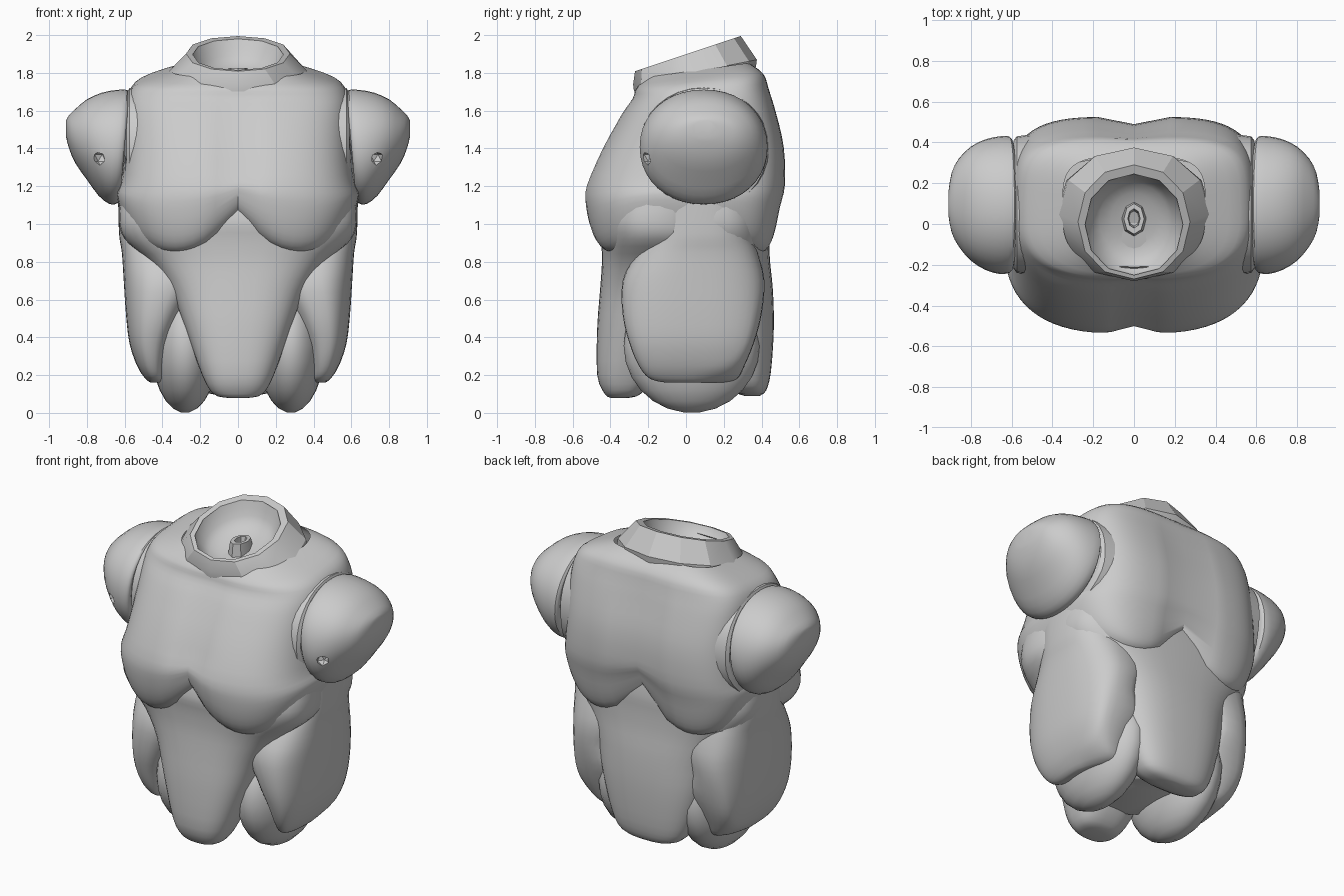
import bpy, bmesh
from math import sin, cos, pi, exp, radians

if "Cube" in bpy.data.objects:
    bpy.data.objects.remove(bpy.data.objects["Cube"])


def spow(v, p):
    return (1 if v >= 0 else -1) * abs(v) ** p


def refine(rings, steps):
    """Catmull-Rom interpolation between the given sections."""
    out = []
    for i in range(len(rings) - 1):
        a, b, c, d = (rings[min(max(i + k, 0), len(rings) - 1)] for k in (-1, 0, 1, 2))
        for s in range(steps):
            t = s / steps
            out.append([0.5 * (2 * q + (r - p) * t + (2 * p - 5 * q + 4 * r - w) * t * t
                        + (3 * q - p - 3 * r + w) * t ** 3) for p, q, r, w in zip(a, b, c, d)])
    return out + [list(rings[-1])]


def loft(name, rings, power=2.4, n=40, steps=3, warp=None, caps=(True, True), angle=35, back=None):
    """Skin superellipse sections given as (height, x min, x max, y min, y max)."""
    bm = bmesh.new()
    loops = []
    for h, x0, x1, y0, y1 in refine(rings, steps):
        loop = []
        for k in range(n):
            a = 2 * pi * k / n
            e = 2 / (back if back and sin(a) > 0 else power)
            p = ((x0 + x1) / 2 + (x1 - x0) / 2 * spow(cos(a), e),
                 (y0 + y1) / 2 + (y1 - y0) / 2 * spow(sin(a), e), h)
            loop.append(bm.verts.new(warp(*p) if warp else p))
        loops.append(loop)
    for A, B in zip(loops, loops[1:]):
        for k in range(n):
            bm.faces.new((A[k], A[(k + 1) % n], B[(k + 1) % n], B[k]))
    if caps[0]:
        bm.faces.new(loops[0])
    if caps[1]:
        bm.faces.new(loops[-1])
    bmesh.ops.recalc_face_normals(bm, faces=bm.faces)
    me = bpy.data.meshes.new(name)
    bm.to_mesh(me)
    bm.free()
    ob = bpy.data.objects.new(name, me)
    bpy.context.collection.objects.link(ob)
    bpy.ops.object.select_all(action='DESELECT')
    ob.select_set(True)
    bpy.context.view_layer.objects.active = ob
    bpy.ops.object.shade_smooth_by_angle(angle=radians(angle))
    return ob


def sym(rows):
    return [(z, -w, w, yf, yb) for z, w, yf, yb in rows]


# upper torso: paired chest and back lobes with arched lower edges
def chest_warp(x, y, z):
    low = min(max((1.25 - z) / 0.37, 0), 1)
    high = min(max((z - 1.6) / 0.2, 0), 1)
    y *= 1 - 0.07 * exp(-(x / 0.09) ** 2) * (1 - high)
    z += low * 0.19 * min((abs(x) / 0.33 - 1) ** 2, 1) + high * 0.14 * (y - 0.1)
    return x, y, z


loft("upper_torso", sym([
    (0.83, .50, -.34, .34), (0.86, .58, -.45, .43), (0.94, .62, -.505, .47),
    (1.08, .64, -.535, .50), (1.20, .62, -.53, .525), (1.40, .60, -.445, .52),
    (1.58, .595, -.345, .48), (1.69, .58, -.285, .44), (1.76, .52, -.265, .41),
    (1.82, .35, -.21, .33)]), 2.9, 72, 3, chest_warp, (True, False), back=4.0)

# front and back belly plates, tapering downwards
loft("front_belly_plate", sym([
    (0.08, .06, -.40, -.30), (0.10, .13, -.43, -.24), (0.20, .19, -.47, -.16),
    (0.45, .28, -.47, -.05), (0.65, .36, -.455, .05), (0.80, .47, -.445, .12),
    (0.92, .60, -.45, .16), (1.02, .63, -.46, .16), (1.15, .62, -.42, .16)]), 2.6)
loft("lower_back_plate", sym([
    (0.09, .08, .31, .39), (0.12, .20, .24, .425), (0.22, .27, .16, .45),
    (0.45, .35, .05, .465), (0.65, .41, -.05, .46), (0.80, .50, -.1, .445),
    (0.92, .60, -.14, .44), (1.02, .63, -.14, .44), (1.15, .62, -.14, .42)]), 2.7)

# inner core behind the plates
loft("core", sym([(0.18, .2, -.2, .2), (0.3, .34, -.27, .3),
                  (0.6, .42, -.3, .34), (1.2, .5, -.3, .34)]), 2.3, 24)


# collar: faceted sloping outside, round bowl inside, both tilted forwards
def collar_warp(x, y, z):
    return x, y, z + (0.2 if z < 1.8 else 0.333) * (y - 0.02)


loft("collar_outside", [(1.76, -.38, .38, -.275, .37), (1.799, -.37, .37, -.28, .375),
                        (1.905, -.275, .275, -.27, .29), (1.905, -.24, .24, -.25, .245)],
     2.1, 12, 1, collar_warp, (True, False), 25)
loft("collar_bowl", [(1.905, -.245, .245, -.255, .25), (1.86, -.225, .225, -.23, .235),
                     (1.79, -.17, .17, -.16, .2), (1.765, -.06, .06, -.05, .11)],
     2, 24, 2, lambda x, y, z: (x, y, z + .333 * (y - .02)), (False, True))
loft("neck_peg", [(1.74, -.065, .065, -.06, .12), (1.825, -.05, .05, -.05, .10),
                  (1.825, -.03, .03, -.02, .075), (1.76, -.025, .025, -.01, .06)],
     2, 8, 1)

# paired parts
for side, s in (("left", 1), ("right", -1)):
    # hip plate over the outer thigh, wrapping further round at the back
    def hip(x, y, z):
        inner = min(max((.52 - x) / .15, 0), 1) * min(max((y - .05) / .2, 0), 1)
        return s * (x - .13 * inner * min(max((.6 - z) / .15, 0), 1)), y, z
    loft(side + "_hip_plate", [
        (0.16, .41, .46, -.10, .20), (0.18, .39, .49, -.19, .27), (0.25, .38, .535, -.25, .31),
        (0.37, .35, .575, -.30, .36), (0.52, .28, .593, -.335, .40), (0.70, .18, .605, -.335, .415),
        (0.85, .15, .615, -.26, .38), (0.95, .15, .63, -.20, .35), (1.15, .15, .635, -.2, .35)],
        2.6, warp=hip)

    # rounded thigh stump
    rows = []
    for i in range(13):
        a = -pi / 2 + 0.12 + (pi - 0.24) * i / 12
        rx, ry = .18 * cos(a), .36 * cos(a)
        rows.append((.355 + .355 * sin(a), .28 - rx, .28 + rx, .03 - ry, .03 + ry))
    loft(side + "_thigh", rows, 2, 28, 1, lambda x, y, z: (s * x, y, z))

    # arm socket flange on the torso side
    loft(side + "_arm_socket", [(.50, 1.06, 1.73, -.25, .44), (.575, 1.08, 1.72, -.24, .43),
                                (.59, 1.12, 1.69, -.22, .41)], 2.1, 32, 1,
         lambda x, y, z: (s * (z + max(0, 1.3 - x) * .22), y, x), angle=25)

    # domed shoulder cap, tip raised and base slightly slanted
    def dome(x, y, z):
        return s * (z + (1.41 - x) * 0.09 * max(0, (.8 - z) / .2)), y, x
    cap = loft(side + "_shoulder", [
        (.60, 1.13, 1.69, -.225, .41), (.612, 1.11, 1.71, -.24, .43), (.66, 1.105, 1.71, -.245, .43),
        (.73, 1.15, 1.695, -.225, .415), (.80, 1.235, 1.66, -.18, .38), (.86, 1.32, 1.61, -.11, .32),
        (.895, 1.40, 1.575, -.04, .25), (.91, 1.46, 1.55, .04, .16)], 2.1, 40, 2, dome)

    # small pit on the front of the shoulder
    bpy.ops.mesh.primitive_ico_sphere_add(subdivisions=1, radius=.04, location=(s * .73, -.20, 1.35))
    pit = bpy.context.object
    pit.name = side + "_pit_cutter"
    pit.hide_render = True
    pit.hide_set(True)
    mod = cap.modifiers.new("pit", 'BOOLEAN')
    mod.operation = 'DIFFERENCE'
    mod.object = pit
